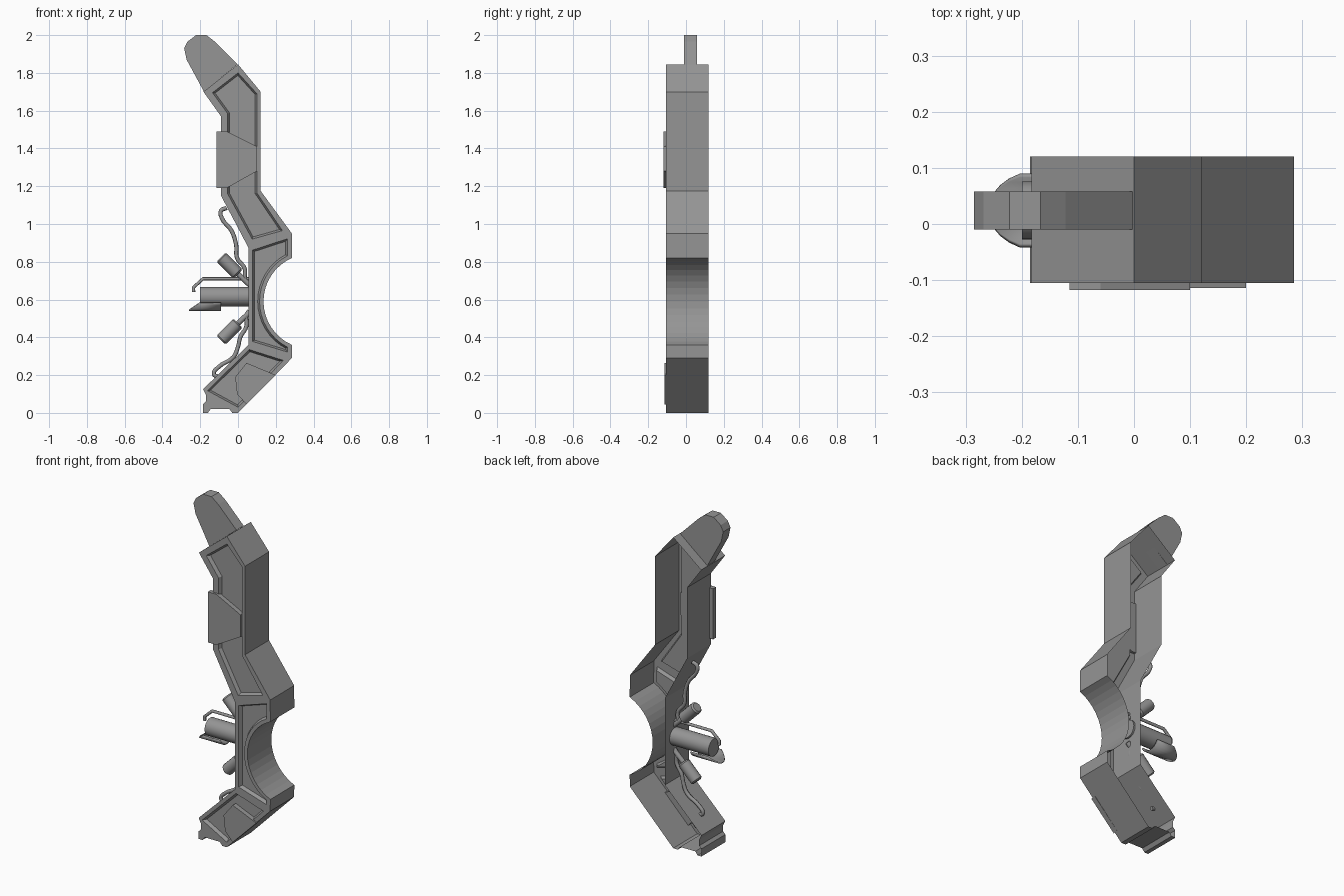
import bpy, bmesh, math
from mathutils import Vector

cube = bpy.data.objects.get("Cube")
if cube:
    bpy.data.objects.remove(cube)

GREY = (0.3, 0.3, 0.3, 1)
mat = bpy.data.materials.new("metal_grey")
mat.use_nodes = True
mat.diffuse_color = GREY
mat.node_tree.nodes["Principled BSDF"].inputs["Base Color"].default_value = GREY

FRONT, BACK = -0.105, 0.12   # depth of the open-backed shell
MID = 0.024                  # depth of the attached hardware


def add_object(name, bm):
    mesh = bpy.data.meshes.new(name)
    bm.to_mesh(mesh)
    bm.free()
    mesh.materials.append(mat)
    ob = bpy.data.objects.new(name, mesh)
    bpy.context.collection.objects.link(ob)
    return ob


def smooth(ob, angle=35):
    bpy.ops.object.select_all(action='DESELECT')
    bpy.context.view_layer.objects.active = ob
    ob.select_set(True)
    bpy.ops.object.shade_smooth_by_angle(angle=math.radians(angle))


def plate(name, outline, y0, y1):
    """Solid slab from an outline in the front plane."""
    bm = bmesh.new()
    rings = [[bm.verts.new((x, y, z)) for x, z in outline] for y in (y0, y1)]
    for ring in rings:
        bm.faces.new(ring)
    n = len(outline)
    for i in range(n):
        j = (i + 1) % n
        bm.faces.new((rings[0][i], rings[0][j], rings[1][j], rings[1][i]))
    bmesh.ops.recalc_face_normals(bm, faces=bm.faces)
    return add_object(name, bm)


def rod(name, start, end, radius, bevel=0.0, sides=16):
    """Capped cylinder between two points in the hardware plane."""
    a, b = (Vector((p[0], MID, p[1])) for p in (start, end))
    bm = bmesh.new()
    bmesh.ops.create_cone(bm, cap_ends=True, segments=sides, radius1=radius,
                          radius2=radius, depth=(b - a).length)
    if bevel:
        rims = [e for e in bm.edges if abs(e.verts[0].co.z - e.verts[1].co.z) < 1e-5]
        bmesh.ops.bevel(bm, geom=rims, offset=bevel, segments=1, affect='EDGES')
    turn = (b - a).to_track_quat('Z', 'Y').to_matrix().to_4x4()
    turn.translation = (a + b) / 2
    bm.transform(turn)
    smooth(add_object(name, bm))


def tube(name, path, radius, curved=True):
    """Round tube along a path in the hardware plane."""
    curve = bpy.data.curves.new(name, 'CURVE')
    curve.dimensions = '3D'
    curve.bevel_depth = radius
    curve.bevel_resolution = 2
    curve.resolution_u = 5
    curve.use_fill_caps = True
    spline = curve.splines.new('BEZIER' if curved else 'POLY')
    points = spline.bezier_points if curved else spline.points
    points.add(len(path) - 1)
    for p, (x, z) in zip(points, path):
        if curved:
            p.co = (x, MID, z)
            p.handle_left_type = p.handle_right_type = 'AUTO'
        else:
            p.co = (x, MID, z, 1)
    curve.materials.append(mat)
    ob = bpy.data.objects.new(name, curve)
    bpy.context.collection.objects.link(ob)


def arc(radius, half_angle, steps=16):
    """Points of the round cut-out, from top to bottom."""
    angles = [half_angle * (1 - 2 * i / steps) for i in range(steps + 1)]
    return [(0.386 - radius * math.cos(a), 0.59 + radius * math.sin(a)) for a in angles]


# Each section: outer outline and matching panel outline
upper = ([(0, 1.845), (.12, 1.70), (.12, 1.175), (.285, .95), (.055, .875),
          (-.09, 1.15), (-.09, 1.57), (-.183, 1.70)],
         [(0, 1.80), (.10, 1.69), (.10, 1.165), (.235, .965), (.075, .92),
          (-.055, 1.16), (-.055, 1.585), (-.135, 1.695)])
middle = ([(.055, .875), (.285, .95)] + arc(.251, 1.159) + [(.285, .29), (.055, .36)],
          [(.078, .862), (.262, .922)] + arc(.272, 1.097) + [(.262, .322), (.078, .378)])
lower = ([(.055, .36), (.285, .29), (0, 0), (-.185, .125)],
         [(.06, .335), (.24, .278), (0, .03), (-.162, .118)])
foot = [(-.185, .125), (0, 0), (-.03, 0), (-.045, .02), (-.145, .02), (-.16, 0),
        (-.185, 0), (-.185, .045), (-.17, .06), (-.17, .095)]

# Shell: framed front with recessed panels, side walls, open back
bm = bmesh.new()
panels = []
for outer, inner in (upper, middle, lower):
    out = [bm.verts.new((x, FRONT, z)) for x, z in outer]
    inn = [bm.verts.new((x, FRONT, z)) for x, z in inner]
    for i in range(len(out)):
        j = (i + 1) % len(out)
        bm.faces.new((out[j], out[i], inn[i], inn[j]))
    panels.append(bm.faces.new(inn[::-1]))
bm.faces.new([bm.verts.new((x, FRONT, z)) for x, z in foot][::-1])
bmesh.ops.remove_doubles(bm, verts=bm.verts, dist=0.0005)
bm.normal_update()
for f in bm.faces:
    if f.normal.y > 0:
        f.normal_flip()
rim = [e for e in bm.edges if e.is_boundary]
walls = bmesh.ops.extrude_edge_only(bm, edges=rim)["geom"]
bmesh.ops.translate(bm, vec=(0, BACK - FRONT, 0),
                    verts=[g for g in walls if isinstance(g, bmesh.types.BMVert)])
bmesh.ops.recalc_face_normals(bm, faces=bm.faces)
bm.normal_update()
if panels[0].normal.y > 0:
    bmesh.ops.reverse_faces(bm, faces=bm.faces)
for panel in panels:
    bmesh.ops.inset_region(bm, faces=[panel], thickness=0.01, depth=-0.02,
                           use_even_offset=True)
add_object("limb_shell", bm)

# Tongue at the top and cover plates on the front
plate("top_tongue", [(-.003, 1.845), (-.122, 1.965), (-.167, 2.0), (-.222, 2.0),
                     (-.268, 1.965), (-.285, 1.93), (-.272, 1.87), (-.18, 1.70)], -.01, .058)
plate("upper_cover", [(-.115, 1.49), (-.06, 1.49), (.10, 1.41), (.10, 1.28),
                      (-.06, 1.19), (-.115, 1.19)], -.118, -.09)
plate("lower_cover", [(-.015, .19), (.045, .265), (.2, .2), (.045, .045), (-.005, .1)],
      -.114, -.084)

# Main barrel with its hook
rod("barrel", (-.2, .615), (.065, .615), .052, sides=20)
tube("barrel_hook", [(-.235, .64), (-.235, .665), (-.185, .71), (.065, .71)], .009, False)

# Half-pipe trough under the barrel, with a slanted lip
bm = bmesh.new()
rows = []
for i in range(11):
    a = math.radians(-155 + 13 * i)
    y, z = MID + .065 * math.cos(a), .612 + .065 * math.sin(a)
    lip = -.26 + (z - .547) * 1.5
    rows.append([bm.verts.new((x, y, z)) for x in (lip, -.09)])
for r, s in zip(rows, rows[1:]):
    bm.faces.new((r[0], r[1], s[1], s[0]))
bmesh.ops.recalc_face_normals(bm, faces=bm.faces)
trough = add_object("barrel_trough", bm)
smooth(trough)
thick = trough.modifiers.new("thickness", 'SOLIDIFY')
thick.thickness = 0.008

# Pair of angled canisters on thin stems
for name, side in (("upper", 1), ("lower", -1)):
    def at(x, dz):
        return (x, .605 + side * dz)
    rod(name + "_canister", at(-.09, .22), at(0, .13), .034, bevel=.008)
    rod(name + "_stem", at(-.005, .135), at(.065, .07), .014, sides=12)

# Hoses
tube("upper_hose", [(-.06, 1.085), (-.09, 1.07), (-.085, 1.03), (-.035, .965), (-.01, .89),
                    (-.005, .82), (.035, .765), (.04, .70), (.06, .68)], .011)
tube("lower_hose", [(-.1, .19), (-.128, .205), (-.1, .245), (-.025, .295), (0, .35),
                    (.012, .40), (.045, .46), (.045, .52), (.06, .54)], .011)
